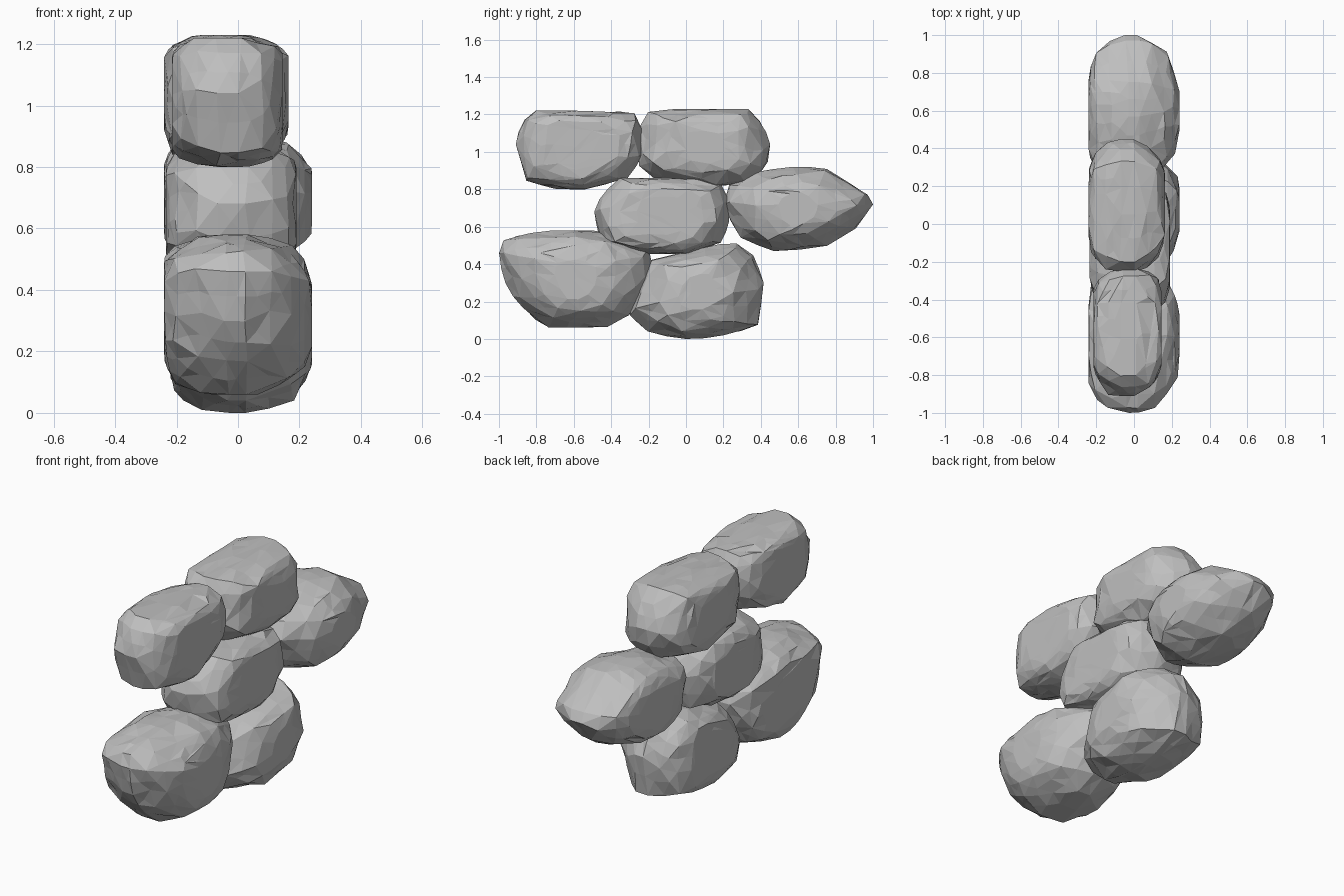
import bpy, bmesh, random
from mathutils import Vector

if "Cube" in bpy.data.objects:
    bpy.data.objects.remove(bpy.data.objects["Cube"])

random.seed(7)

stone_grey = bpy.data.materials.new("stone grey")
stone_grey.diffuse_color = (0.52, 0.52, 0.52, 1)
stone_grey.use_nodes = True
stone_grey.node_tree.nodes["Principled BSDF"].inputs["Base Color"].default_value = stone_grey.diffuse_color

# Depth profiles: (fraction across x, outline scale)
BACK = [(0, .4), (.025, .62), (.09, .82), (.24, .96), (.42, 1)]
FLAT = BACK + [(.62, 1), (.8, .95), (.92, .83), (.98, .64), (1, .4)]
ROUND = BACK + [(.6, 1), (.76, .94), (.89, .8), (.96, .6), (1, .3)]
BULGE = BACK + [(.55, 1), (.7, .92), (.84, .76), (.94, .56), (1, .28)]


def stone(name, x0, x1, profile, outline):
    """Chipped boulder: a side outline lofted across x, faceted by a convex hull."""
    ys = [p[0] for p in outline]
    zs = [p[1] for p in outline]
    cy, cz = (min(ys) + max(ys)) / 2, (min(zs) + max(zs)) / 2
    low = Vector((x0, min(ys), min(zs)))
    high = Vector((x1, max(ys), max(zs)))
    n = len(outline)
    bm = bmesh.new()
    for i, (t, s) in enumerate(profile):
        end = i in (0, len(profile) - 1)
        for k in range(n):
            a, b = Vector(outline[k]), Vector(outline[(k + 1) % n])
            # Stagger alternate rings so that facets do not line up
            p = a if s == 1 else a.lerp(b, random.uniform(0, .45))
            chip = 1 if s == 1 else random.uniform(.95, 1.02)
            x = x0 + (x1 - x0) * t
            if not end:
                x += random.uniform(-.01, .01)
            x = min(max(x, x0), x1)
            bm.verts.new((x, cy + (p.x - cy) * s * chip,
                          cz + (p.y - cz) * s ** .7 * chip))
    hull = bmesh.ops.convex_hull(bm, input=bm.verts[:])
    loose = {v for v in hull["geom_interior"] + hull["geom_unused"]
             if isinstance(v, bmesh.types.BMVert)}
    bmesh.ops.delete(bm, geom=list(loose), context='VERTS')
    bmesh.ops.recalc_face_normals(bm, faces=bm.faces[:])

    # Break up long facets and push the new corners slightly out
    old = set(bm.verts)
    long_edges = [e for e in bm.edges if e.calc_length() > .13]
    bmesh.ops.subdivide_edges(bm, edges=long_edges, cuts=1)
    bmesh.ops.triangulate(bm, faces=bm.faces[:])
    bm.normal_update()
    for v in bm.verts:
        if v not in old:
            q = v.co + v.normal * random.uniform(-.002, .013)
            v.co = [min(max(c, l), h) for c, l, h in zip(q, low, high)]
    mesh = bpy.data.meshes.new(name)
    bm.to_mesh(mesh)
    bm.free()
    mesh.materials.append(stone_grey)
    obj = bpy.data.objects.new(name, mesh)
    bpy.context.collection.objects.link(obj)


# Bottom course
stone("bottom_front_stone", -.24, .24, BULGE, [
    (-1, .46), (-.97, .52), (-.83, .56), (-.6, .58), (-.4, .56), (-.21, .48),
    (-.18, .4), (-.22, .25), (-.31, .13), (-.42, .07), (-.73, .06),
    (-.87, .17), (-.96, .3)])
stone("bottom_rear_stone", -.22, .24, BULGE, [
    (-.3, .13), (-.24, .3), (-.18, .42), (.1, .48), (.27, .51), (.35, .44),
    (.415, .3), (.38, .08), (.2, .03), (0, 0), (-.2, .05)])

# Middle course
stone("middle_front_stone", -.235, .19, FLAT, [
    (-.49, .68), (-.42, .8), (-.35, .85), (-.15, .86), (.05, .86), (.18, .82),
    (.225, .74), (.23, .63), (.18, .52), (.02, .46), (-.2, .455),
    (-.42, .49), (-.46, .57)])
stone("middle_rear_stone", -.24, .24, BULGE, [
    (.2, .72), (.24, .82), (.37, .88), (.57, .92), (.75, .9), (.97, .77),
    (1, .72), (.9, .6), (.75, .51), (.47, .47), (.3, .55)])

# Top course
stone("top_front_stone", -.215, .145, FLAT, [
    (-.91, 1.04), (-.86, 1.17), (-.8, 1.22), (-.6, 1.215), (-.42, 1.215),
    (-.28, 1.2), (-.235, 1.12), (-.235, .98), (-.32, .87), (-.54, .8),
    (-.7, .815), (-.85, .85)])
stone("top_rear_stone", -.24, .165, ROUND, [
    (-.25, 1.13), (-.2, 1.21), (.05, 1.225), (.33, 1.23), (.39, 1.16),
    (.45, 1.04), (.43, .95), (.37, .87), (.21, .82), (-.15, .85), (-.24, .93)])
